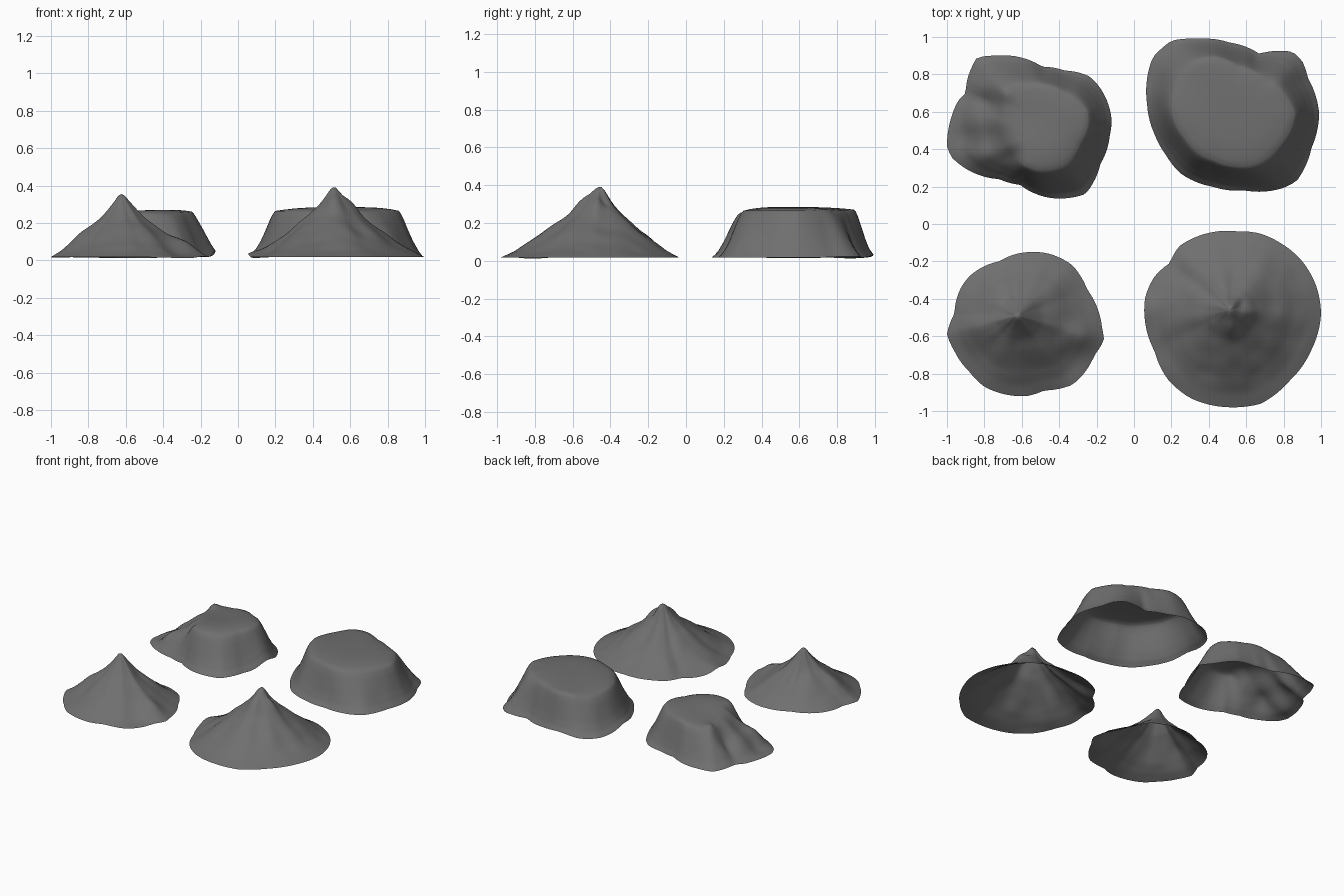
import bpy, bmesh, math
from mathutils import Vector, noise

ANGLES, RINGS = 96, 30

rock = bpy.data.materials.new("dark_rock")
rock.diffuse_color = (0.16, 0.16, 0.16, 1)


def lerp_table(table, x):
    for (x0, y0), (x1, y1) in zip(table, table[1:]):
        if x <= x1:
            return y0 + (y1 - y0) * max(0.0, (x - x0) / (x1 - x0))
    return table[-1][1]


def polar(outline, c):
    """Turn a closed outline into a radius-by-angle table around c."""
    t = sorted((math.atan2(y - c[1], x - c[0]), math.hypot(x - c[0], y - c[1])) for x, y in outline)
    tau = math.tau
    return [(t[-1][0] - tau, t[-1][1])] + t + [(t[0][0] + tau, t[0][1])]


def landform(name, c, height, base, profile, top=None, bumps=(), rough=0.02, seed=0):
    """Open shell: rings run from the centre, over the plateau edge, down to the rim."""
    rim = polar(base, c)
    edge = polar(top, c) if top else None
    flat = 8 if top else 0
    bm = bmesh.new()

    def point(i, j):
        a = -math.pi + math.tau * j / ANGLES
        d = Vector((math.cos(a), math.sin(a)))
        r1 = lerp_table(rim, a)
        r0 = lerp_table(edge, a) if top else 0.0
        if i < flat:
            r, t = r0 * i / flat, 0.0
        else:
            t = (i - flat) / (RINGS - flat)
            r = r0 + (r1 - r0) * t
        x, y = c[0] + d.x * r, c[1] + d.y * r
        z = 0.012 + (height - 0.012) * lerp_table(profile, t)
        if top:  # round the plateau shoulder
            z -= 0.02 * ((i / flat) ** 4 if i <= flat else 1 - t)
        # radial gullies fade out at the crest and the rim
        n = noise.noise(Vector((d.x * 1.8, d.y * 1.8, seed + t * 0.8)))
        n += 0.5 * noise.noise(Vector((x * 9, y * 9, seed)))
        z += rough * n * math.sin(math.pi * t)
        for bx, by, br, bh in bumps:
            z += bh * math.exp(-((x - bx) ** 2 + (y - by) ** 2) / br ** 2)
        return bm.verts.new((x, y, max(z, 0.0)))

    tip = point(0, 0)
    rows = [[point(i, j) for j in range(ANGLES)] for i in range(1, RINGS + 1)]
    for j in range(ANGLES):
        k = (j + 1) % ANGLES
        bm.faces.new((tip, rows[0][j], rows[0][k]))
        for a, b in zip(rows, rows[1:]):
            bm.faces.new((a[j], b[j], b[k], a[k]))
    for f in bm.faces:
        f.smooth = True
    me = bpy.data.meshes.new(name)
    bm.to_mesh(me)
    bm.free()
    me.materials.append(rock)
    ob = bpy.data.objects.new(name, me)
    bpy.context.collection.objects.link(ob)
    return ob


cliff = [(0, 1), (0.1, 0.94), (0.22, 0.82), (0.4, 0.6), (0.6, 0.36), (0.8, 0.16), (1, 0.02)]
cone = [(0, 1), (0.04, 0.98), (0.1, 0.88), (0.2, 0.73), (0.3, 0.6), (0.5, 0.4),
        (0.7, 0.215), (0.85, 0.1), (1, 0.015)]

# Wide mesa, back right
landform("wide_mesa", (0.53, 0.58), 0.285,
         [(.07, .64), (.10, .89), (.20, .98), (.34, .99), (.51, .97), (.67, .91), (.85, .92),
          (.90, .87), (.93, .78), (.99, .59), (.95, .41), (.87, .23), (.79, .19), (.59, .18),
          (.42, .20), (.25, .27), (.17, .37), (.11, .48)],
         cliff,
         [(.20, .61), (.23, .76), (.32, .87), (.44, .89), (.56, .84), (.71, .76), (.86, .59),
          (.77, .41), (.61, .31), (.43, .34), (.27, .46)],
         [(.25, .80, .2, -.01), (.35, 1.0, .15, .02), (.07, .64, .1, .02), (.81, .81, .09, .02)],
         0.02, 3)

# Eroded mesa, back left, with gullies on its left slope
landform("eroded_mesa", (-0.48, 0.52), 0.275,
         [(-.89, .78), (-.84, .89), (-.74, .90), (-.57, .88), (-.49, .84), (-.37, .82), (-.24, .79),
          (-.19, .74), (-.12, .56), (-.13, .47), (-.18, .32), (-.26, .16), (-.45, .14), (-.61, .21),
          (-.72, .24), (-.89, .29), (-.97, .35), (-1, .41), (-.98, .56), (-.94, .66), (-.90, .70)],
         cliff,
         [(-.69, .71), (-.56, .74), (-.37, .70), (-.25, .60), (-.29, .43), (-.45, .29), (-.58, .31),
          (-.66, .45), (-.69, .58)],
         [(-.12, .52, .1, .035), (-.64, .62, .2, -.03), (-.77, .65, .06, -.025), (-.84, .55, .07, .015),
          (-.74, .46, .07, -.03), (-.66, .36, .05, -.04), (-.82, .36, .06, .03),
          (-.90, .47, .06, -.025), (-.69, .70, .04, .02), (-.83, .74, .06, .015)],
         0.02, 8)

# Small peak, front left, with a ridge to the right
landform("small_peak", (-0.625, -0.49), 0.355,
         [(-.56, -.15), (-.72, -.20), (-.88, -.28), (-.93, -.35), (-.96, -.48), (-1, -.59), (-.96, -.68),
          (-.88, -.79), (-.80, -.87), (-.57, -.92), (-.48, -.89), (-.33, -.86), (-.26, -.79),
          (-.21, -.70), (-.16, -.62), (-.17, -.56), (-.25, -.35), (-.33, -.22), (-.45, -.16)],
         cone, None,
         [(-.28, -.60, .08, .03), (-.36, -.74, .09, -.025), (-.86, -.57, .09, .01),
          (-.68, -.43, .05, -.015)],
         0.02, 14)

# Large peak, front right, with a craggy summit
landform("large_peak", (0.51, -0.46), 0.385,
         [(.55, -.04), (.33, -.07), (.24, -.12), (.19, -.21), (.11, -.28), (.06, -.39), (.06, -.53),
          (.11, -.68), (.18, -.83), (.30, -.93), (.52, -.98), (.68, -.96), (.83, -.84), (.95, -.67),
          (1, -.48), (.97, -.32), (.90, -.20), (.78, -.10), (.67, -.05)],
         cone, None,
         [(.61, -.48, .05, .025), (.52, -.56, .05, .02), (.52, -.43, .03, .015), (.57, -.43, .025, -.02),
          (.45, -.50, .04, -.01), (.06, -.45, .08, .02)],
         0.025, 21)
